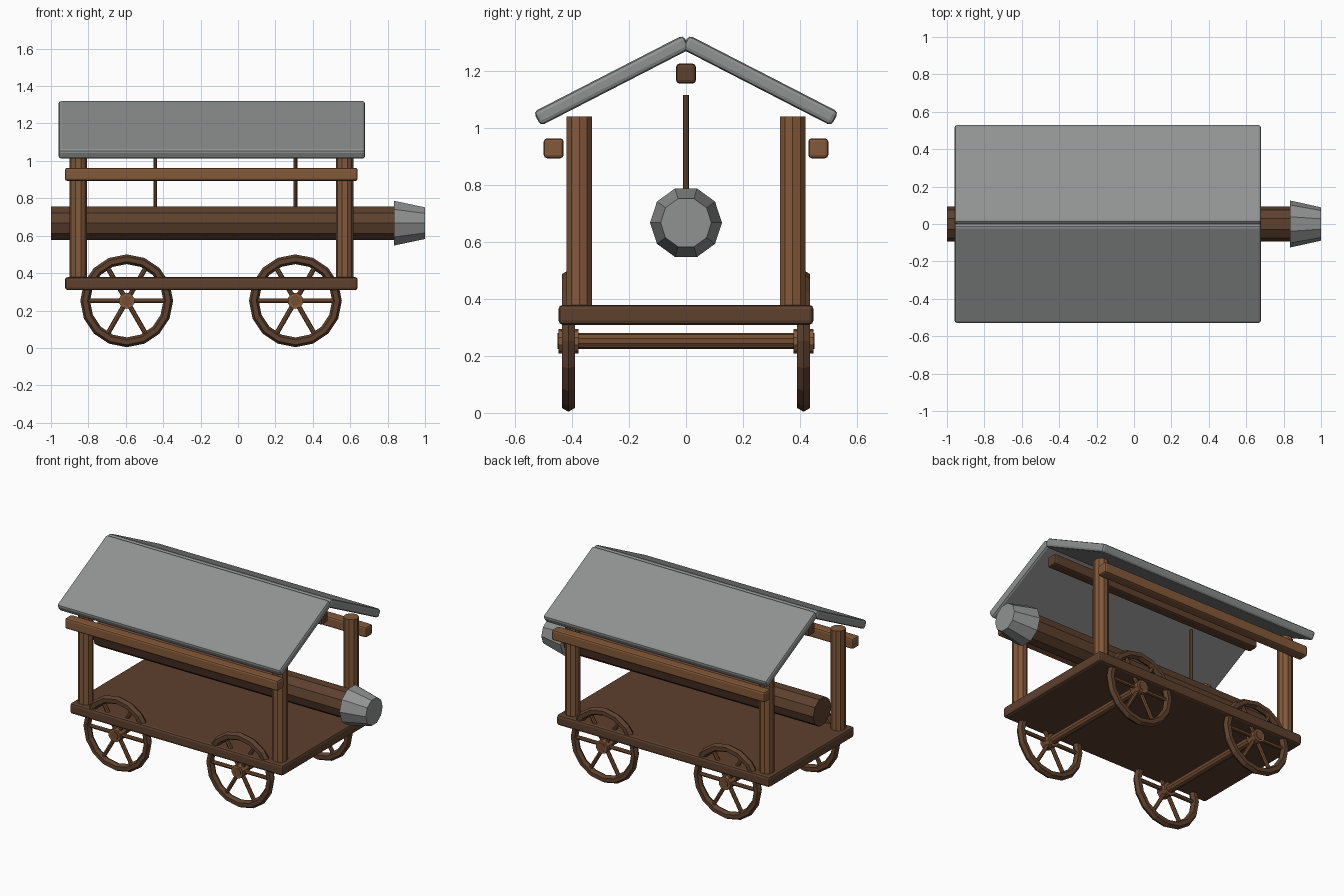
import bpy, bmesh, math
from mathutils import Vector, Matrix

cube = bpy.data.objects.get("Cube")
if cube:
    bpy.data.objects.remove(cube, do_unlink=True)


def material(name, rgb):
    m = bpy.data.materials.new(name)
    m.use_nodes = True
    m.diffuse_color = (*rgb, 1)
    m.node_tree.nodes["Principled BSDF"].inputs["Base Color"].default_value = (*rgb, 1)
    return m


LIGHT = material("light_wood", (0.23, 0.10, 0.042))
MEDIUM = material("medium_wood", (0.17, 0.075, 0.033))
DARK = material("dark_wood", (0.11, 0.052, 0.027))
METAL = material("grey_metal", (0.28, 0.29, 0.285))


def finish(name, bm, mat):
    bmesh.ops.recalc_face_normals(bm, faces=bm.faces)
    mesh = bpy.data.meshes.new(name)
    bm.to_mesh(mesh)
    bm.free()
    mesh.materials.append(mat)
    obj = bpy.data.objects.new(name, mesh)
    bpy.context.collection.objects.link(obj)
    return obj


def add_rod(bm, start, end, r1, r2, sides, spin=0):
    """Add a straight or tapered rod between two points."""
    a, b = Vector(start), Vector(end)
    turn = Vector((0, 0, 1)).rotation_difference(b - a).to_matrix().to_4x4()
    place = Matrix.Translation((a + b) / 2) @ turn @ Matrix.Rotation(spin, 4, "Z")
    bmesh.ops.create_cone(bm, cap_ends=True, segments=sides, radius1=r1, radius2=r2,
                          depth=(b - a).length, matrix=place)


def rod(name, start, end, r1, mat, r2=None, sides=10, spin=0):
    bm = bmesh.new()
    add_rod(bm, start, end, r1, r1 if r2 is None else r2, sides, spin)
    return finish(name, bm, mat)


def beam(name, centre, size, mat, bevel=0.012, tilt=0):
    """Box with rounded edges, tilted about the long axis."""
    bm = bmesh.new()
    bmesh.ops.create_cube(bm, size=1, matrix=Matrix.Diagonal((*size, 1)))
    obj = finish(name, bm, mat)
    obj.location = centre
    obj.rotation_euler.x = tilt
    mod = obj.modifiers.new("rounded_edges", "BEVEL")
    mod.width = bevel
    mod.segments = 2
    return obj


def wheel(name, x, y, z):
    # Faceted ring lying in the xz plane
    bm = bmesh.new()
    major, minor, rings, sides = 0.222, 0.026, 16, 6
    grid = []
    for i in range(rings):
        a = math.tau * i / rings
        loop = []
        for j in range(sides):
            b = math.tau * j / sides
            r = major + minor * math.cos(b)
            loop.append(bm.verts.new((x + r * math.cos(a), y + minor * math.sin(b),
                                      z + r * math.sin(a))))
        grid.append(loop)
    for i in range(rings):
        for j in range(sides):
            n, k = (i + 1) % rings, (j + 1) % sides
            bm.faces.new((grid[i][j], grid[n][j], grid[n][k], grid[i][k]))
    finish(name + "_rim", bm, DARK)

    # Three full-width bars make six spokes
    bm = bmesh.new()
    for i in range(3):
        a = math.pi * i / 3
        d = Vector((math.cos(a), 0, math.sin(a))) * major
        c = Vector((x, y, z))
        add_rod(bm, c - d, c + d, 0.013, 0.013, 8)
    finish(name + "_spokes", bm, MEDIUM)
    rod(name + "_hub", (x, y - 0.035, z), (x, y + 0.035, z), 0.043, LIGHT)


MID = -0.1425          # middle of the cart body
LENGTH = 1.565
AXLE_Z = 0.252

# Deck and ridge beam
beam("deck", (MID, 0, 0.344), (LENGTH, 0.894, 0.07), DARK, 0.015)
beam("ridge_beam", (MID, 0, 1.19), (LENGTH, 0.07, 0.07), DARK)

# Posts, side rails and roof panels
for side, s in (("right", -1), ("left", 1)):
    beam(side + "_rail", (MID, s * 0.464, 0.928), (LENGTH, 0.07, 0.07), LIGHT)
    beam(side + "_roof_panel", (-0.14, s * 0.26, 1.166), (1.64, 0.59, 0.055), METAL,
         0.015, -s * math.radians(27.2))
    for end, x in (("rear", -0.855), ("front", 0.57)):
        rod(f"{end}_{side}_post", (x, s * 0.374, 0.36), (x, s * 0.374, 1.04),
            0.047, LIGHT, spin=math.pi / 2)

# Axles, wheels and hanging ropes
for end, x in (("rear", -0.595), ("front", 0.307)):
    rod(end + "_axle", (x, -0.451, AXLE_Z), (x, 0.451, AXLE_Z), 0.028, MEDIUM)
    for side, y in (("right", -0.4125), ("left", 0.4125)):
        wheel(f"{end}_{side}_wheel", x, y, AXLE_Z)
for end, x in (("rear", -0.443), ("front", 0.307)):
    rod(end + "_rope", (x, 0, 0.70), (x, 0, 1.115), 0.01, MEDIUM, sides=8)

# Swinging log with a tapered metal head
rod("ram_log", (-1, 0, 0.667), (0.84, 0, 0.667), 0.094, DARK)
rod("ram_head", (0.833, 0, 0.667), (1, 0, 0.667), 0.126, METAL, r2=0.089)
